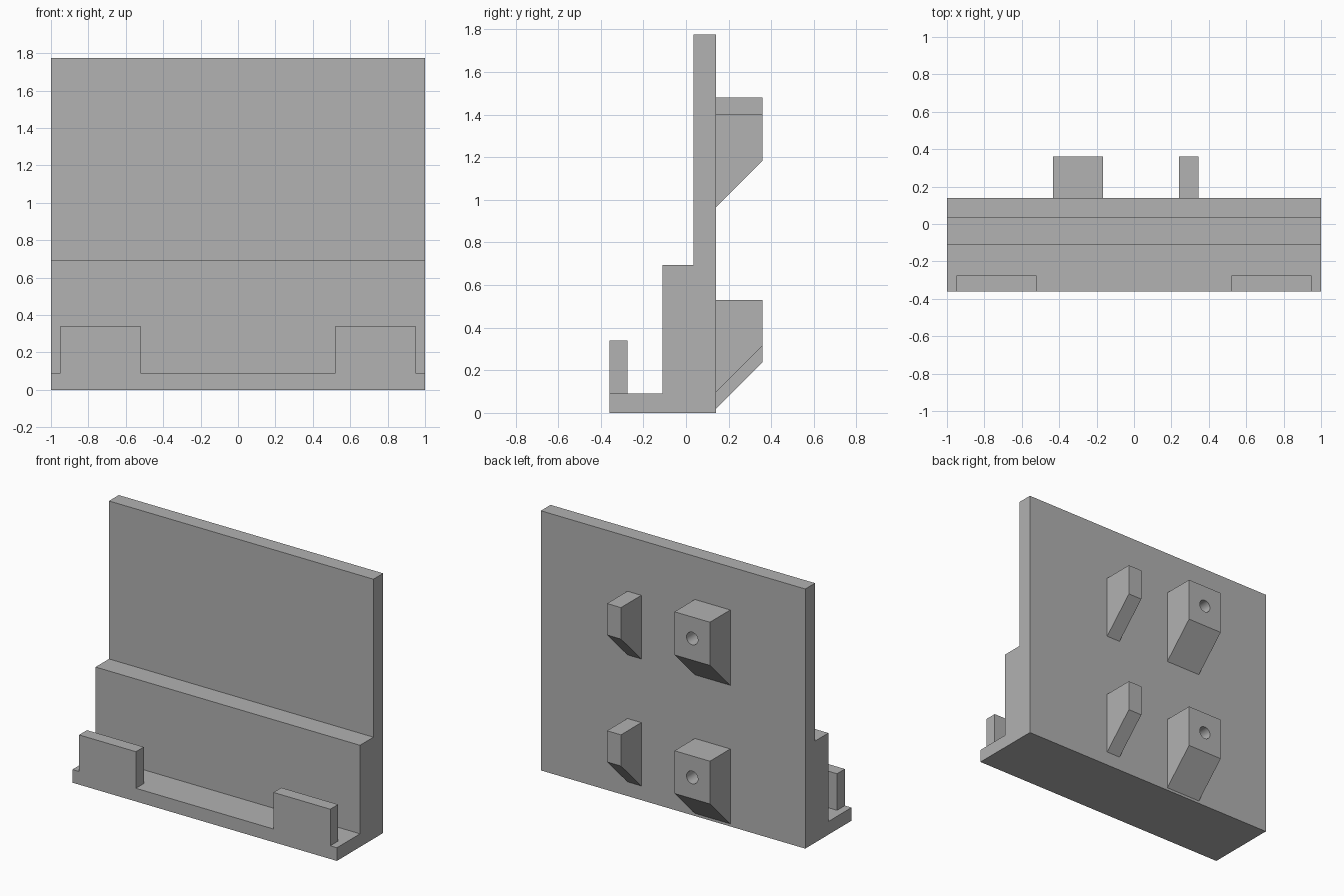
import bpy, bmesh, math

if "Cube" in bpy.data.objects:
    bpy.data.objects.remove(bpy.data.objects["Cube"])

grey = bpy.data.materials.new("mid_grey")
grey.diffuse_color = (0.445, 0.445, 0.445, 1)
grey.use_nodes = True
grey.node_tree.nodes["Principled BSDF"].inputs["Base Color"].default_value = grey.diffuse_color


def extrude_profile(name, profile, x0, x1):
    """Extrude a closed (y, z) profile from x0 to x1."""
    bm = bmesh.new()
    face = bm.faces.new([bm.verts.new((x0, y, z)) for y, z in profile])
    ext = bmesh.ops.extrude_face_region(bm, geom=[face])
    moved = [v for v in ext["geom"] if isinstance(v, bmesh.types.BMVert)]
    bmesh.ops.translate(bm, vec=(x1 - x0, 0, 0), verts=moved)
    bmesh.ops.recalc_face_normals(bm, faces=bm.faces)
    mesh = bpy.data.meshes.new(name)
    bm.to_mesh(mesh)
    bm.free()
    mesh.materials.append(grey)
    obj = bpy.data.objects.new(name, mesh)
    bpy.context.collection.objects.link(obj)
    return obj


def drill(obj, x, z, radius, depth):
    """Cut a blind round hole into the rear face of a lug."""
    bpy.ops.mesh.primitive_cylinder_add(
        vertices=32, radius=radius, depth=2 * depth,
        location=(x, BACK, z), rotation=(math.pi / 2, 0, 0))
    cutter = bpy.context.object
    cutter.name = "hole_cutter"
    cutter.hide_render = True
    cutter.data.materials.append(grey)
    mod = obj.modifiers.new("hole", "BOOLEAN")
    mod.object = cutter
    mod.operation = "DIFFERENCE"
    mod.solver = "EXACT"
    bpy.context.view_layer.objects.active = obj
    bpy.ops.object.modifier_apply(modifier=mod.name)
    bpy.data.objects.remove(cutter)
    bpy.ops.object.select_all(action="DESELECT")
    obj.select_set(True)
    bpy.ops.object.shade_smooth_by_angle(angle=math.radians(30))


FRONT, WALL, BACK = -0.36, 0.14, 0.36

# Stepped body: base ledge, thick lower wall, thin upper plate
extrude_profile("stepped_body", [
    (FRONT, 0), (WALL, 0), (WALL, 1.775), (0.035, 1.775),
    (0.035, 0.695), (-0.11, 0.695), (-0.11, 0.09), (FRONT, 0.09)], -1, 1)

# Retaining tabs on the front edge
for side, x0, x1 in (("left", -0.95, -0.52), ("right", 0.52, 0.95)):
    extrude_profile(f"{side}_front_tab", [
        (FRONT, 0.09), (-0.275, 0.09), (-0.275, 0.34), (FRONT, 0.34)], x0, x1)


# Rear lugs with 45-degree undersides; the wide ones carry a hole
def lug(name, x0, x1, bottom, top):
    return extrude_profile(name, [
        (WALL, bottom), (BACK, bottom + BACK - WALL), (BACK, top), (WALL, top)], x0, x1)


lug("upper_narrow_lug", 0.24, 0.345, 0.965, 1.40)
lug("lower_narrow_lug", 0.24, 0.345, 0.097, 0.53)
for level, bottom, top in (("upper", 0.965, 1.48), ("lower", 0.018, 0.53)):
    wide = lug(f"{level}_wide_lug", -0.433, -0.165, bottom, top)
    drill(wide, -0.299, top - 0.147, 0.043, 0.2)
